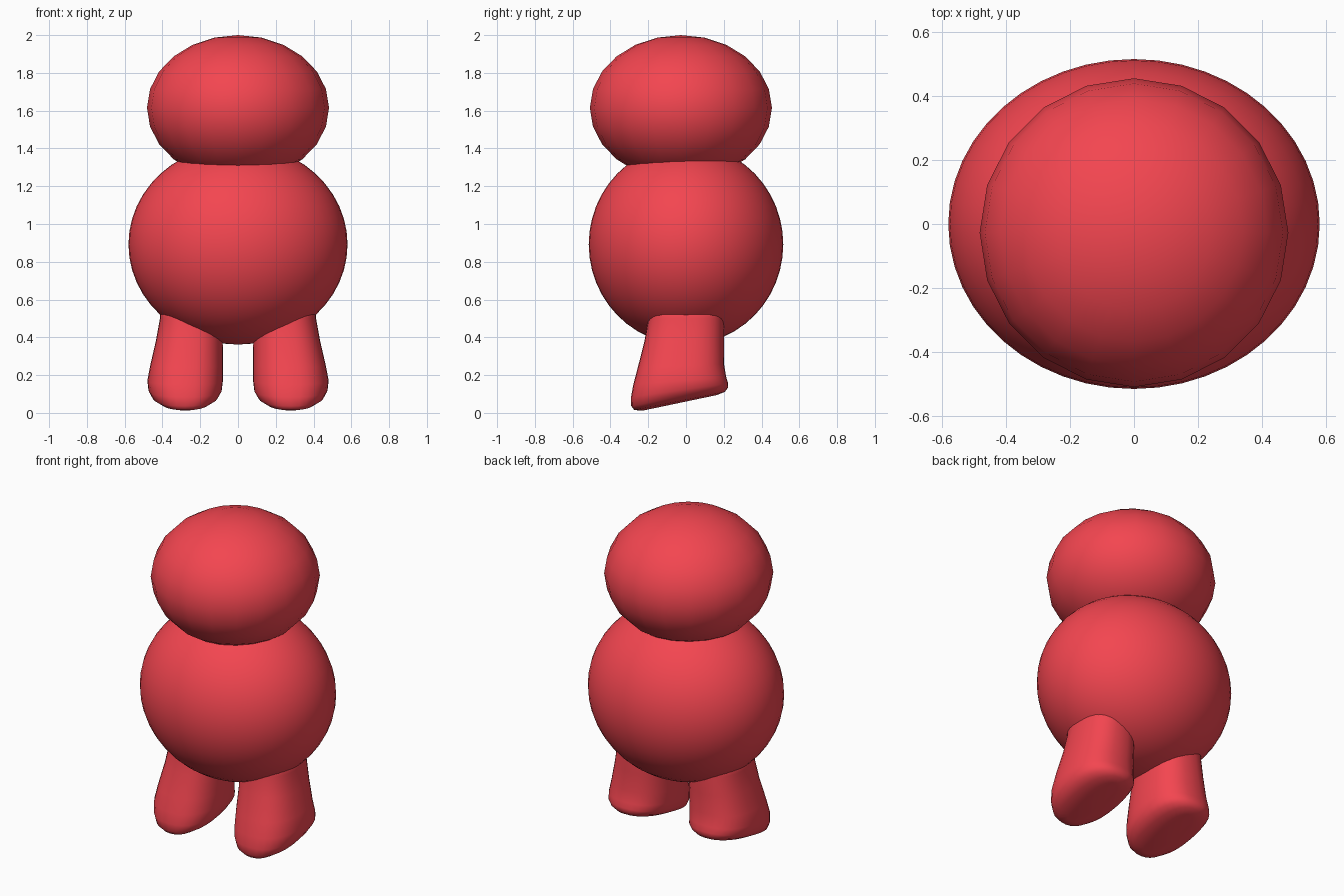
import bpy, bmesh, math

if "Cube" in bpy.data.objects:
    bpy.data.objects.remove(bpy.data.objects["Cube"])

red = bpy.data.materials.new("red")
red.diffuse_color = (0.9, 0.06, 0.08, 1)
red.use_nodes = True
red.node_tree.nodes["Principled BSDF"].inputs["Base Color"].default_value = red.diffuse_color


def finish(name, bm):
    bmesh.ops.recalc_face_normals(bm, faces=bm.faces[:])
    mesh = bpy.data.meshes.new(name)
    bm.to_mesh(mesh)
    bm.free()
    mesh.materials.append(red)
    mesh.polygons.foreach_set("use_smooth", [True] * len(mesh.polygons))
    obj = bpy.data.objects.new(name, mesh)
    bpy.context.collection.objects.link(obj)
    return obj


def ellipsoid(name, center, radii, segments, rings):
    bm = bmesh.new()
    bmesh.ops.create_uvsphere(bm, u_segments=segments, v_segments=rings, radius=1)
    bmesh.ops.scale(bm, vec=radii, verts=bm.verts)
    bmesh.ops.translate(bm, vec=center, verts=bm.verts)
    return finish(name, bm)


def spow(v, e):
    return math.copysign(abs(v) ** e, v)


def leg(name, side, n=32):
    # cx, cy, rx, ry, z, slope (rise towards the back), from top to sole
    sections = [
        (0.245, 0.00, 0.163, 0.197, 0.60, 0.0),
        (0.247, 0.00, 0.166, 0.200, 0.50, 0.0),
        (0.258, -0.01, 0.177, 0.210, 0.38, 0.0),
        (0.272, -0.027, 0.193, 0.228, 0.25, 0.04),
        (0.280, -0.033, 0.200, 0.246, 0.17, 0.08),
        (0.280, -0.034, 0.194, 0.257, 0.120, 0.14),
        (0.280, -0.034, 0.172, 0.256, 0.085, 0.19),
        (0.280, -0.034, 0.130, 0.240, 0.063, 0.20),
        (0.280, -0.034, 0.070, 0.195, 0.053, 0.21),
    ]
    bm = bmesh.new()
    loops = []
    for cx, cy, rx, ry, z, slope in sections:
        loop = []
        for i in range(n):
            a = 2 * math.pi * i / n
            x = cx + rx * spow(math.cos(a), 0.82)
            dy = ry * spow(math.sin(a), 0.82)
            loop.append(bm.verts.new((side * x, cy + dy, z + slope * dy)))
        loops.append(loop)
    for a, b in zip(loops, loops[1:]):
        for i in range(n):
            j = (i + 1) % n
            bm.faces.new((a[i], a[j], b[j], b[i]))
    bm.faces.new(loops[0])
    bm.faces.new(loops[-1])
    return finish(name, bm)


# Round body and coarser, flattened head
ellipsoid("body", (0, 0, 0.892), (0.58, 0.515, 0.53), 48, 24)
ellipsoid("head", (0, -0.027, 1.615), (0.482, 0.482, 0.385), 20, 12)

# Pair of stubby legs with sloping soles
for label, side in (("left_leg", 1), ("right_leg", -1)):
    leg(label, side)
